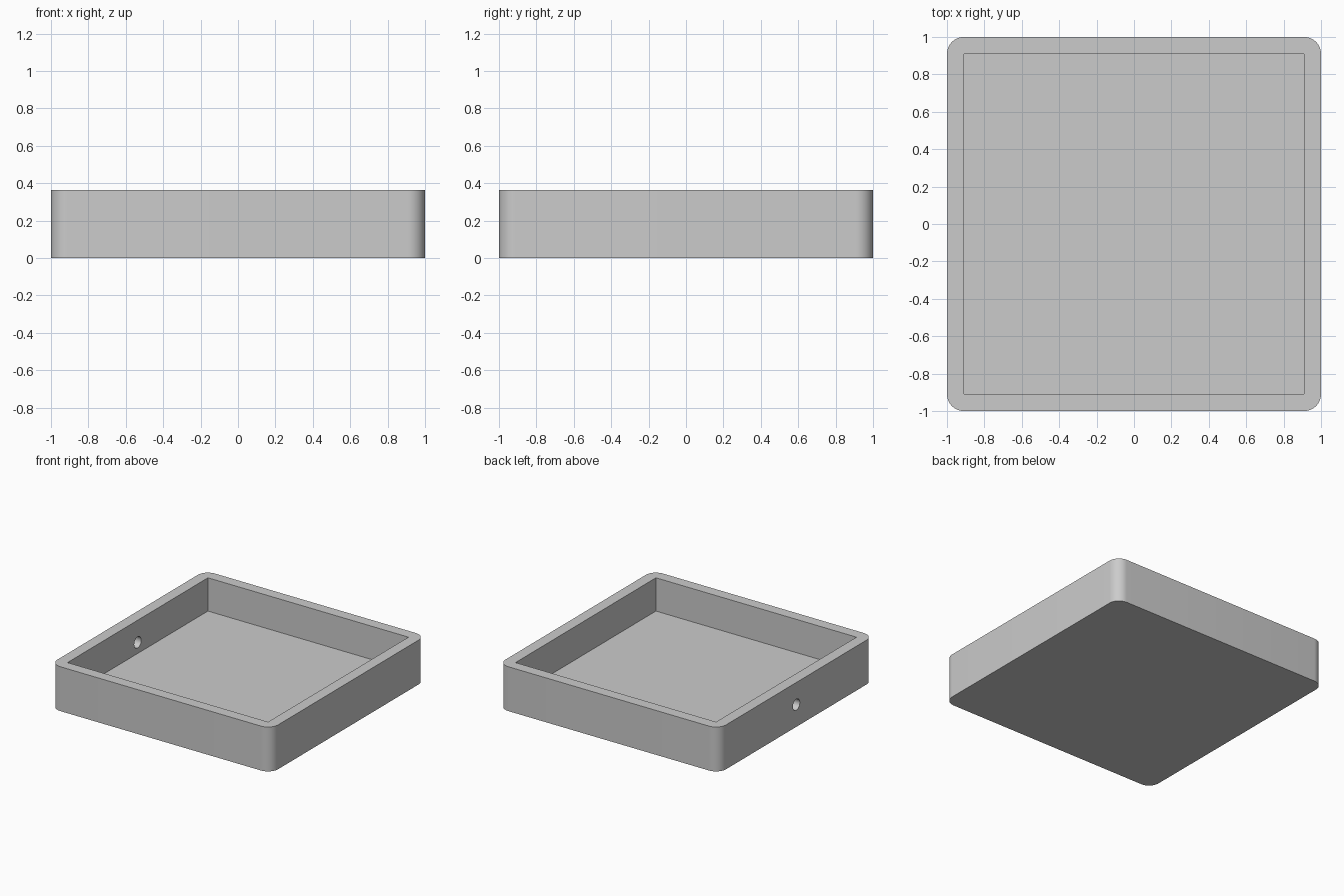
import bpy
import bmesh
import math

UNIT = 2 / 22              # wall thickness, floor thickness and corner radius
HEIGHT = 4 * UNIT

default_cube = bpy.data.objects.get("Cube")
if default_cube:
    bpy.data.objects.remove(default_cube, do_unlink=True)

grey = bpy.data.materials.new("plain grey")
grey.use_nodes = True
colour = (0.6, 0.6, 0.6, 1)
grey.diffuse_color = colour
grey.node_tree.nodes["Principled BSDF"].inputs["Base Color"].default_value = colour


def box(name, width, bottom, top):
    bpy.ops.mesh.primitive_cube_add(size=1, location=(0, 0, (bottom + top) / 2))
    obj = bpy.context.object
    obj.name = name
    obj.scale = (width, width, top - bottom)
    bpy.ops.object.transform_apply(location=True, rotation=True, scale=True)
    obj.data.materials.append(grey)
    return obj


def cut(target, cutter):
    mod = target.modifiers.new("cut", "BOOLEAN")
    mod.operation = "DIFFERENCE"
    mod.solver = "EXACT"
    mod.object = cutter
    bpy.context.view_layer.objects.active = target
    bpy.ops.object.modifier_apply(modifier=mod.name)
    bpy.data.objects.remove(cutter, do_unlink=True)


# Tray body with rounded upright corners
tray = box("tray", 2, 0, HEIGHT)
bm = bmesh.new()
bm.from_mesh(tray.data)
upright = [e for e in bm.edges if abs(e.verts[0].co.z - e.verts[1].co.z) > UNIT]
bmesh.ops.bevel(bm, geom=upright, offset=UNIT, segments=12, profile=0.5,
                affect="EDGES")
bm.to_mesh(tray.data)
bm.free()

# Square-cornered cavity
cut(tray, box("cavity_cutter", 2 - 2 * UNIT, UNIT, HEIGHT + UNIT))

# Round hole through the middle of the right-hand wall
bpy.ops.mesh.primitive_cylinder_add(
    vertices=32, radius=UNIT / 2, depth=3 * UNIT,
    location=(-1 + UNIT / 2, 0, HEIGHT / 2), rotation=(0, math.pi / 2, 0))
hole_cutter = bpy.context.object
hole_cutter.name = "hole_cutter"
hole_cutter.data.materials.append(grey)
cut(tray, hole_cutter)

# Smooth the curves and keep the edges sharp
bpy.ops.object.select_all(action="DESELECT")
tray.select_set(True)
bpy.context.view_layer.objects.active = tray
bpy.ops.object.shade_smooth_by_angle(angle=math.radians(30))
